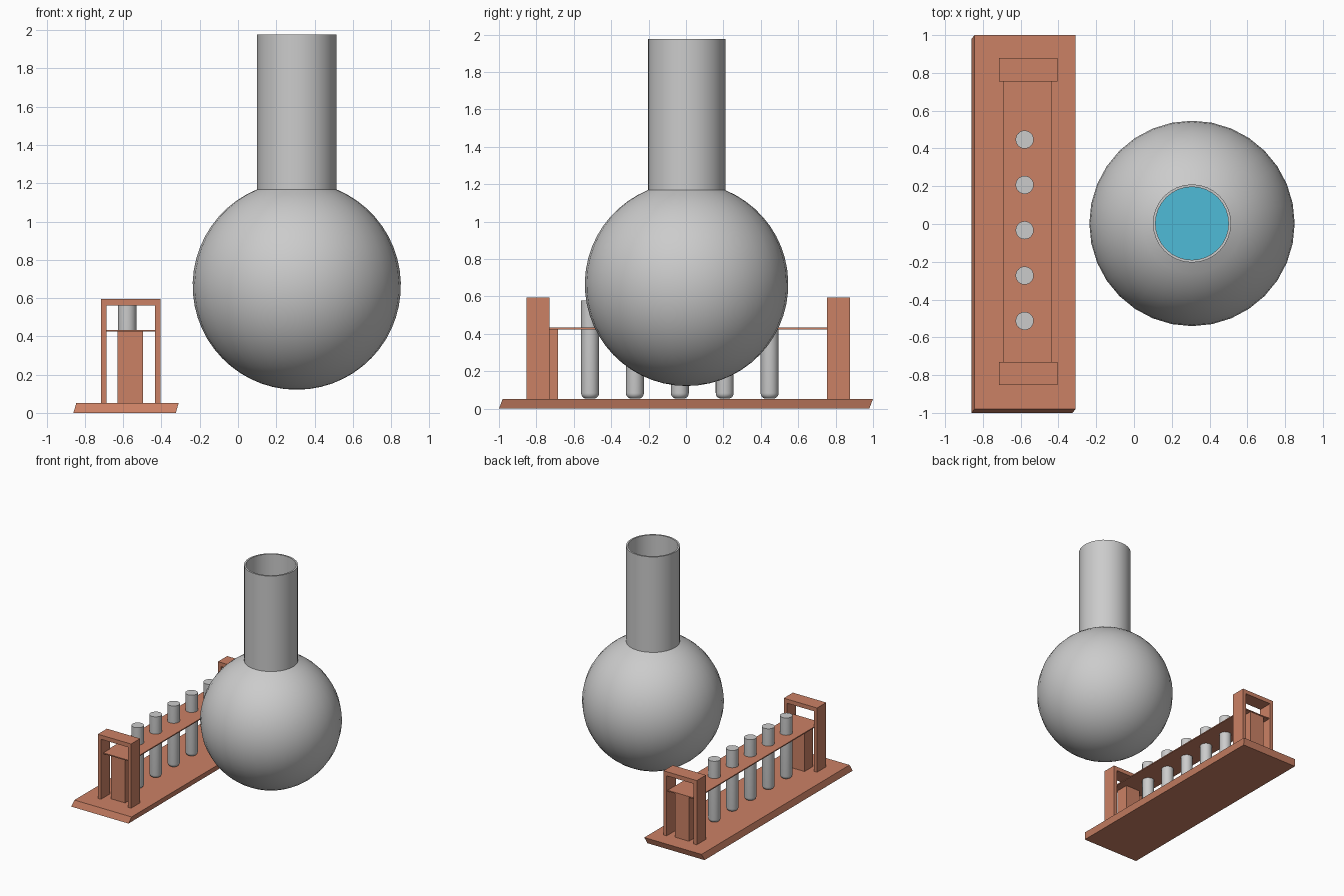
import bpy, bmesh, math
from mathutils import Matrix, Vector

if "Cube" in bpy.data.objects:
    bpy.data.objects.remove(bpy.data.objects["Cube"])


def material(name, rgb):
    m = bpy.data.materials.new(name)
    m.use_nodes = True
    m.diffuse_color = (*rgb, 1)
    m.node_tree.nodes["Principled BSDF"].inputs["Base Color"].default_value = (*rgb, 1)
    return m


GLASS = material("grey_glass", (0.6, 0.6, 0.6))
WOOD = material("warm_wood", (0.6, 0.22, 0.13))
LIQUID = material("blue_liquid", (0.077, 0.5, 0.68))


def finish(bm, name, mat, smooth=False):
    bmesh.ops.recalc_face_normals(bm, faces=bm.faces)
    mesh = bpy.data.meshes.new(name)
    bm.to_mesh(mesh)
    bm.free()
    mesh.materials.append(mat)
    ob = bpy.data.objects.new(name, mesh)
    bpy.context.collection.objects.link(ob)
    if smooth:
        bpy.ops.object.select_all(action="DESELECT")
        ob.select_set(True)
        bpy.context.view_layer.objects.active = ob
        bpy.ops.object.shade_smooth_by_angle(angle=math.radians(30))
    return ob


def add_box(bm, lo, hi):
    lo, hi = Vector(lo), Vector(hi)
    m = Matrix.Translation((lo + hi) / 2) @ Matrix.Diagonal((*(hi - lo), 1))
    return bmesh.ops.create_cube(bm, size=1, matrix=m)["verts"]


def lathe(name, profile, centre, mat, steps=32):
    bm = bmesh.new()
    verts = [bm.verts.new((r, 0, z)) for r, z in profile]
    edges = [bm.edges.new(pair) for pair in zip(verts, verts[1:])]
    bmesh.ops.spin(bm, geom=verts + edges, cent=(0, 0, 0), axis=(0, 0, 1),
                   angle=math.tau, steps=steps)
    bmesh.ops.remove_doubles(bm, verts=bm.verts, dist=0.0001)
    bmesh.ops.translate(bm, verts=bm.verts, vec=centre)
    return finish(bm, name, mat, True)


def arc(radius, start, end, count):
    angles = [start + (end - start) * i / count for i in range(count + 1)]
    return [(radius * math.cos(a), radius * math.sin(a)) for a in angles]


# Round flask with a hollow neck
CENTRE = (0.307, 0.003, 0.665)
R, NECK, WALL, TOP = 0.544, 0.207, 0.014, 1.311
DOWN = -math.pi / 2
outer = arc(R, DOWN, math.acos(NECK / R), 24)
inner = arc(R - WALL, DOWN, math.acos((NECK - WALL) / (R - WALL)), 24)
lathe("flask", outer + [(NECK, TOP), (NECK - WALL, TOP)] + inner[::-1], CENTRE, GLASS)

# Liquid filling the lower half of the flask
lathe("flask_liquid", arc(R - 1.5 * WALL, DOWN, 0, 16) + [(0, 0)], CENTRE, LIQUID)

# Slanted base board
bm = bmesh.new()
for v in add_box(bm, (-0.86, -1, 0), (-0.325, 0.98, 0.052)):
    if v.co.z > 0.01:
        v.co += Vector((0.015, 0.02, 0))
finish(bm, "rack_base", WOOD)

# End frames, each with a support block between its posts
LEFT, RIGHT, THICK = -0.716, -0.404, 0.03
for name, y0, y1, b0, b1 in (("front", -0.852, -0.73, -0.8, -0.685),
                             ("back", 0.755, 0.878, 0.755, 0.86)):
    bm = bmesh.new()
    add_box(bm, (LEFT, y0, 0.05), (LEFT + THICK, y1, 0.56))
    add_box(bm, (RIGHT - THICK, y0, 0.05), (RIGHT, y1, 0.56))
    add_box(bm, (LEFT, y0, 0.56), (RIGHT, y1, 0.595))
    finish(bm, name + "_frame", WOOD)
    bm = bmesh.new()
    add_box(bm, (-0.63, b0, 0.05), (-0.497, b1, 0.426))
    finish(bm, name + "_support_block", WOOD)

# Thin shelf holding the tubes
bm = bmesh.new()
add_box(bm, (-0.694, -0.82, 0.424), (-0.434, 0.865, 0.433))
finish(bm, "rack_shelf", WOOD)

# Test tubes with rounded bottoms
TUBE, ROUND = 0.048, 0.03
foot = [(TUBE - ROUND + x, ROUND + z) for x, z in arc(ROUND, DOWN, 0, 5)]
for i in range(5):
    lathe(f"test_tube_{i + 1}", [(0, 0)] + foot + [(TUBE, 0.526), (0, 0.526)],
          (-0.579, -0.513 + 0.24 * i, 0.053), GLASS, 24)
